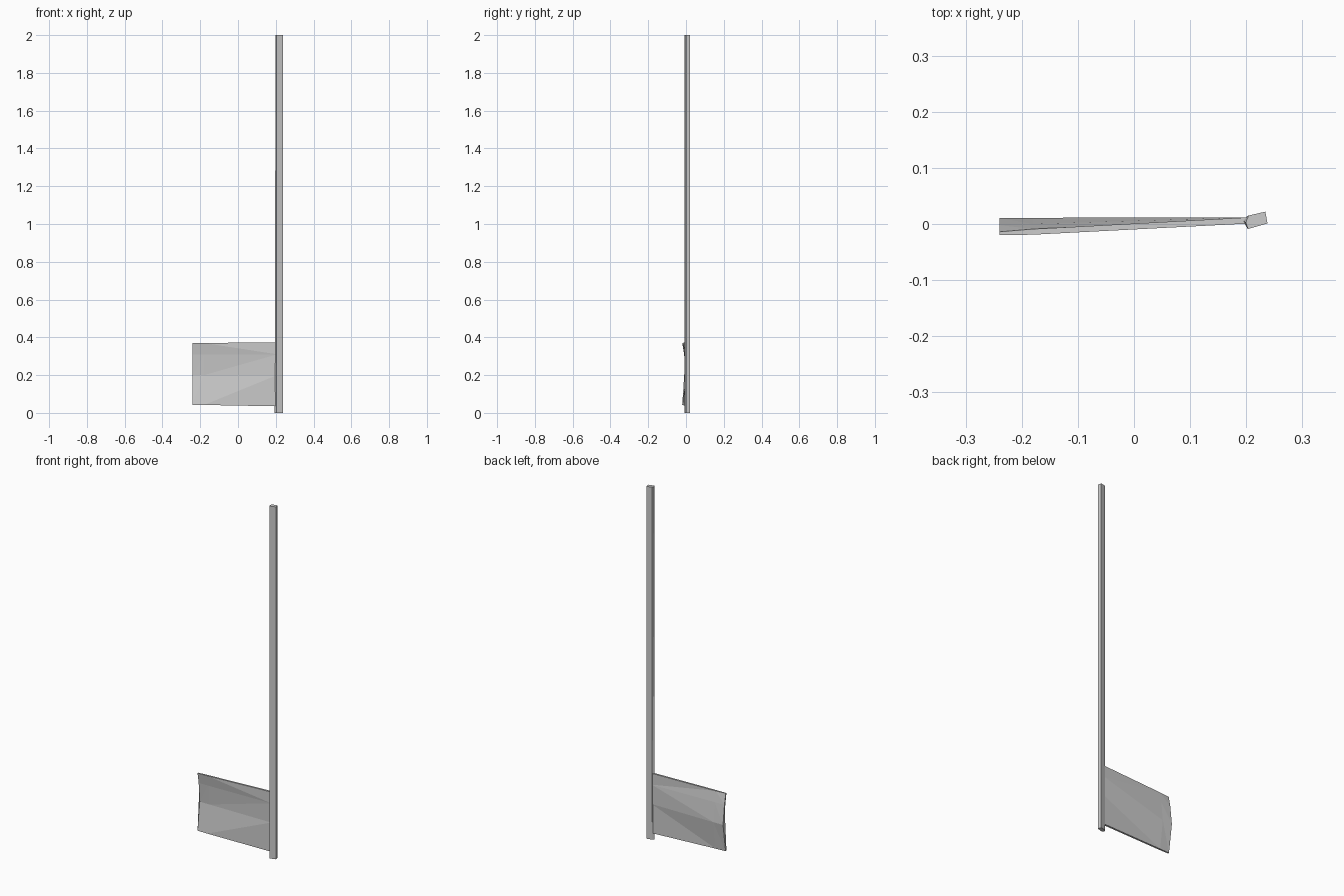
import bpy, bmesh

if "Cube" in bpy.data.objects:
    bpy.data.objects.remove(bpy.data.objects["Cube"])


def loft(name, rings):
    """Closed solid skinned through rings with equal point counts."""
    bm = bmesh.new()
    loops = [[bm.verts.new(p) for p in ring] for ring in rings]
    n = len(loops[0])
    for a, b in zip(loops, loops[1:]):
        for i in range(n):
            j = (i + 1) % n
            bm.faces.new((a[i], a[j], b[j], b[i]))
    bm.faces.new(loops[0][::-1])
    bm.faces.new(loops[-1])
    bmesh.ops.triangulate(bm, faces=bm.faces[:])
    bmesh.ops.recalc_face_normals(bm, faces=bm.faces[:])
    me = bpy.data.meshes.new(name)
    bm.to_mesh(me)
    bm.free()
    ob = bpy.data.objects.new(name, me)
    bpy.context.collection.objects.link(ob)
    return ob


# Long straight pole, turned about 15 degrees, with a slightly wider inner foot
foot = [(0.203, -0.009), (0.238, 0.001), (0.234, 0.022), (0.202, 0.014), (0.194, 0.006)]
head = [(0.203, -0.009), (0.238, 0.001), (0.234, 0.022), (0.204, 0.015), (0.199, 0.003)]
loft("pole", [[(x, y, 0.0) for x, y in foot], [(x, y, 2.0) for x, y in head]])


# Blade cross-section: front points from top to bottom, then back points upward
def section(x, heights, front, back):
    f = [(x, y, z) for y, z in zip(front, heights)]
    b = [(x, y, z) for y, z in zip(back, heights)]
    return f + b[::-1]


# Panel creased along its middle at the free end, flattening toward the pole
loft("blade", [
    section(-0.24, (0.37, 0.31, 0.20, 0.043), (-0.02, -0.01, 0.0, -0.02),
            (-0.014, -0.002, 0.011, -0.012)),
    section(-0.18, (0.37, 0.31, 0.20, 0.042), (-0.019, -0.009, 0.0, -0.019),
            (-0.009, 0.0, 0.011, -0.009)),
    section(0.207, (0.374, 0.31, 0.20, 0.035), (0.001, 0.001, 0.002, 0.001),
            (0.012, 0.012, 0.012, 0.012)),
])
